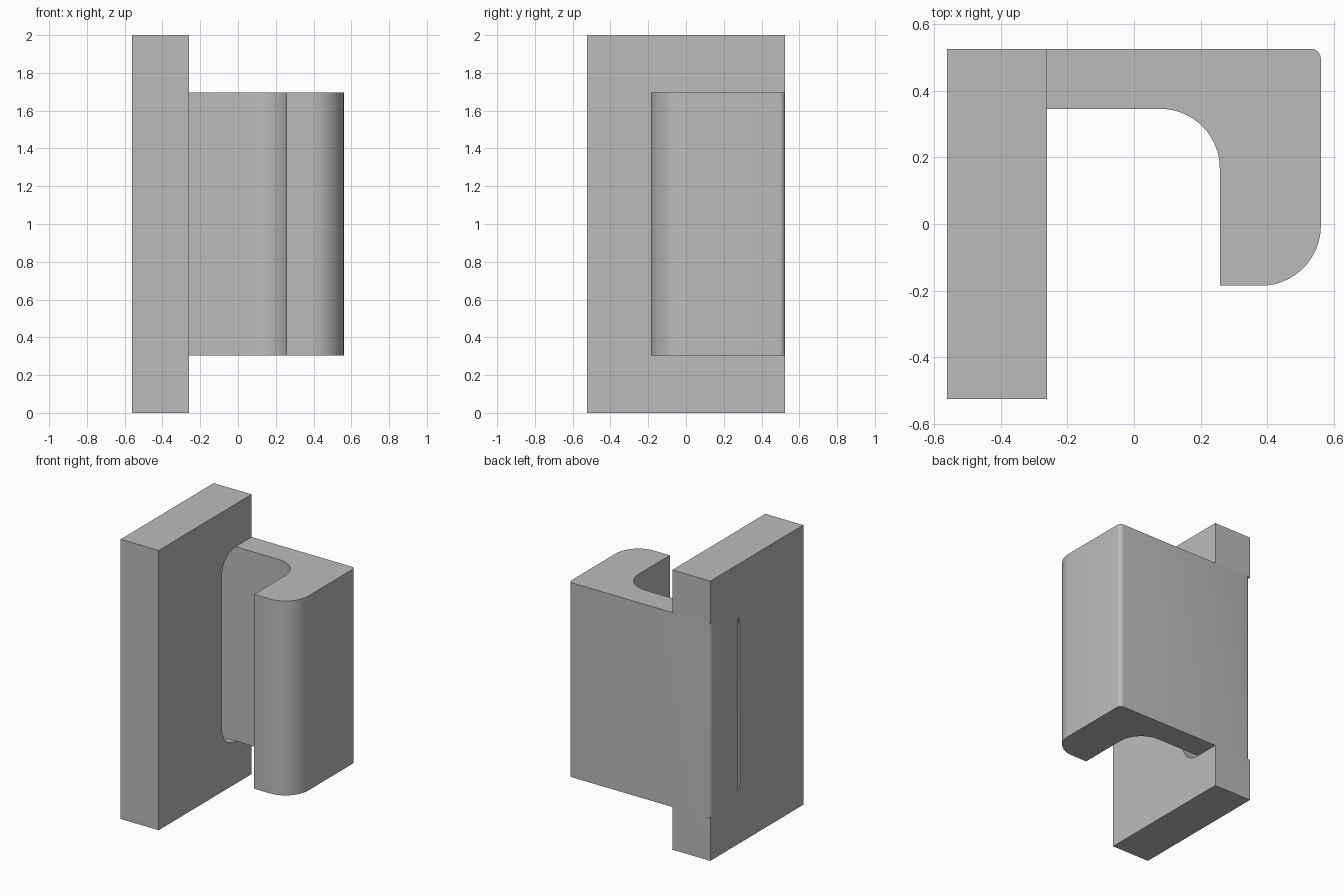
import bpy, bmesh
from math import cos, sin, radians
from mathutils import Matrix

cube = bpy.data.objects.get("Cube")
if cube:
    bpy.data.objects.remove(cube, do_unlink=True)

grey = bpy.data.materials.new("plain_grey")
grey.use_nodes = True
colour = (0.5, 0.5, 0.5, 1)
grey.diffuse_color = colour
grey.node_tree.nodes["Principled BSDF"].inputs["Base Color"].default_value = colour


def arc(cx, cy, r, start, end, steps=16):
    """Points along a circular arc, angles in degrees."""
    angles = [radians(start + (end - start) * i / steps) for i in range(steps + 1)]
    return [(cx + r * cos(a), cy + r * sin(a)) for a in angles]


def prism(name, points, low, high, axes=None):
    """Extrude a flat profile from low to high; axes remaps the result."""
    bm = bmesh.new()
    face = bm.faces.new([bm.verts.new((u, v, low)) for u, v in points])
    top = bmesh.ops.extrude_face_region(bm, geom=[face])["geom"]
    verts = [g for g in top if isinstance(g, bmesh.types.BMVert)]
    bmesh.ops.translate(bm, verts=verts, vec=(0, 0, high - low))
    if axes:
        bm.transform(axes)
    bmesh.ops.recalc_face_normals(bm, faces=bm.faces)
    mesh = bpy.data.meshes.new(name)
    bm.to_mesh(mesh)
    bm.free()
    mesh.materials.append(grey)
    obj = bpy.data.objects.new(name, mesh)
    bpy.context.collection.objects.link(obj)
    return obj


def combine(target, tool, operation):
    """Apply an exact boolean and remove the tool."""
    mod = target.modifiers.new(operation.lower(), 'BOOLEAN')
    mod.operation, mod.object, mod.solver = operation, tool, 'EXACT'
    bpy.context.view_layer.objects.active = target
    bpy.ops.object.modifier_apply(modifier=mod.name)
    bpy.data.objects.remove(tool, do_unlink=True)


LEFT, INNER, RIGHT, BACK = -0.56, -0.26, 0.56, 0.525
LOW, HIGH = 0.305, 1.695

# Tall mounting plate
plate = prism("hook_plate", [(LEFT, -BACK), (INNER, -BACK), (INNER, BACK), (LEFT, BACK)], 0, 2)

# Slot through the plate, open at the back, with rounded front corners
r = 0.15
slot_profile = [(0.6, LOW), (0.6, HIGH)]
slot_profile += arc(0.19 + r, HIGH - r, r, 90, 180) + arc(0.19 + r, LOW + r, r, 180, 270)
yz_to_world = Matrix(((0, 0, 1, 0), (1, 0, 0, 0), (0, 1, 0, 0), (0, 0, 0, 1)))
combine(plate, prism("slot_cutter", slot_profile, -0.7, -0.2, yz_to_world), 'DIFFERENCE')

# Hook: flange inside the slot, arm along the back, and lip returning to the front
e = 0.03
hook_profile = (
    arc(LEFT + e, BACK - e, e, 180, 90, 6)
    + arc(RIGHT - e, BACK - e, e, 90, 0, 6)
    + arc(RIGHT - 0.18, -0.005, 0.18, 0, -90)
    + [(0.257, -0.185)]
    + arc(0.257 - 0.178, 0.167, 0.178, 0, 90)
    + arc(LEFT + 0.135, 0.21, 0.135, 90, 180)
)
combine(plate, prism("hook", hook_profile, LOW, HIGH), 'UNION')

# Smooth rounded corners, crisp edges
bpy.ops.object.select_all(action='DESELECT')
plate.select_set(True)
bpy.context.view_layer.objects.active = plate
bpy.ops.object.shade_smooth_by_angle(angle=radians(30))
